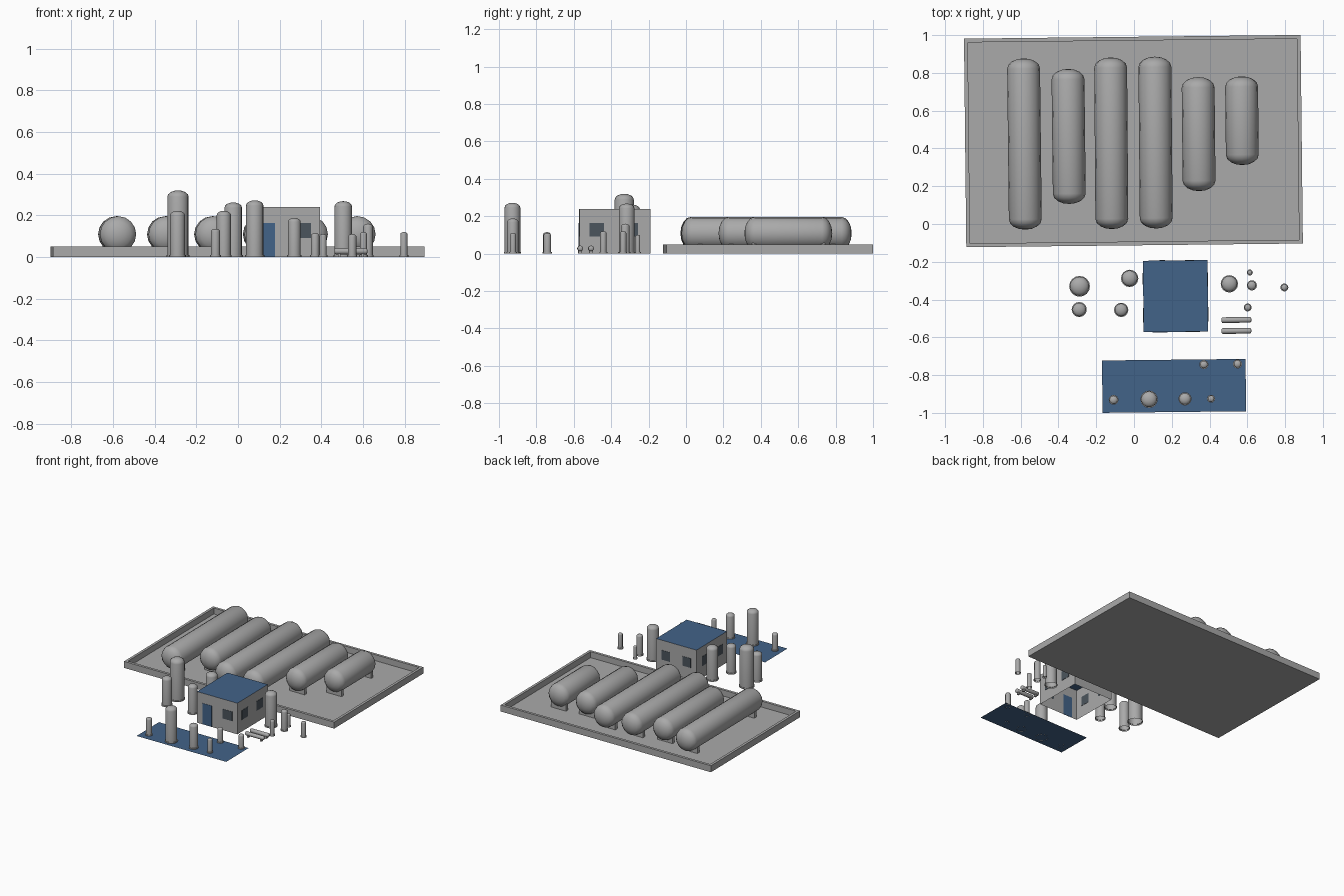
import bpy, bmesh, math
from mathutils import Matrix, Vector

if "Cube" in bpy.data.objects:
    bpy.data.objects.remove(bpy.data.objects["Cube"])

TILT = 0.011  # the whole site is turned very slightly


def material(name, rgb):
    m = bpy.data.materials.new(name)
    m.diffuse_color = (*rgb, 1)
    m.use_nodes = True
    m.node_tree.nodes["Principled BSDF"].inputs["Base Color"].default_value = m.diffuse_color
    return m


GREY = material("grey", (0.40, 0.40, 0.40))
BLUE = material("blue", (0.055, 0.125, 0.25))
DARK = material("window_dark", (0.07, 0.09, 0.11))


def finish(bm, name, mats, smooth=False):
    me = bpy.data.meshes.new(name)
    bm.to_mesh(me)
    bm.free()
    for m in mats:
        me.materials.append(m)
    ob = bpy.data.objects.new(name, me)
    bpy.context.collection.objects.link(ob)
    if smooth:
        bpy.ops.object.select_all(action='DESELECT')
        bpy.context.view_layer.objects.active = ob
        ob.select_set(True)
        bpy.ops.object.shade_smooth_by_angle(angle=math.radians(40))
    return ob


def add_box(bm, center, size, rot=0.0):
    mat = (Matrix.Translation(center) @ Matrix.Rotation(rot, 4, 'Z')
           @ Matrix.Diagonal((*size, 1)))
    return bmesh.ops.create_cube(bm, size=1, matrix=mat)


def lathe(bm, profile, sides, mat):
    """Revolve (radius, height) points about z; radius 0 makes a pole."""
    rings = []
    for r, h in profile:
        n = 1 if r == 0 else sides
        rings.append([bm.verts.new(mat @ Vector((r * math.cos(2 * math.pi * i / sides),
                                                 r * math.sin(2 * math.pi * i / sides), h)))
                      for i in range(n)])
    for a, b in zip(rings, rings[1:]):
        for i in range(sides):
            j = (i + 1) % sides
            if len(a) == 1:
                bm.faces.new((a[0], b[j], b[i]))
            elif len(b) == 1:
                bm.faces.new((a[i], a[j], b[0]))
            else:
                bm.faces.new((a[i], a[j], b[j], b[i]))


def dome(r, top, depth, steps=4):
    """Quarter ellipse from the wall up to the pole."""
    pts = [(r * math.cos(k * math.pi / 2 / steps),
            top - depth + depth * math.sin(k * math.pi / 2 / steps)) for k in range(steps)]
    return pts + [(0, top)]


def vertical_tank(name, x, y, r, h):
    # base flange, straight shell, domed head, open underneath
    bm = bmesh.new()
    f = r + 0.004
    prof = [(f, 0), (f, 0.01), (r, 0.01)] + dome(r, h, r * 0.6)
    lathe(bm, prof, 16, Matrix.Translation((x, y, 0)))
    finish(bm, name, [GREY], True)


def horizontal_tank(name, start, end, z, r, depth, saddle, inset):
    a, b = Vector((*start, z)), Vector((*end, z))
    axis = b - a
    L = axis.length
    rot = axis.to_track_quat('Z', 'Y').to_matrix().to_4x4()
    bm = bmesh.new()
    head = dome(r, L, depth)
    tail = [(q, L - h) for q, h in reversed(head)]
    lathe(bm, tail + head, 16, Matrix.Translation(a) @ rot)
    finish(bm, name, [GREY], True)
    # two saddle plates across the axis
    bm = bmesh.new()
    w, t, h = saddle
    ang = math.atan2(axis.y, axis.x) - math.pi / 2
    for k in (inset, 1 - inset):
        p = a + axis * k
        add_box(bm, (p.x, p.y, h / 2 + 0.001), (w, t, h), ang)
    finish(bm, name + "_saddles", [GREY])


# Containment basin: floor slab with four low walls
bm = bmesh.new()
W, D, H, T = 1.782, 1.104, 0.05, 0.02
frame = Matrix.Translation((-0.003, 0.439, 0)) @ Matrix.Rotation(TILT, 4, 'Z')


def ring(w, d, z):
    return [bm.verts.new(frame @ Vector((sx * w / 2, sy * d / 2, z)))
            for sx, sy in ((-1, -1), (1, -1), (1, 1), (-1, 1))]


rings = [ring(W, D, 0), ring(W, D, H), ring(W - 2 * T, D - 2 * T, H),
         ring(W - 2 * T, D - 2 * T, 0.004)]
for a, b in zip(rings, rings[1:]):
    for i in range(4):
        j = (i + 1) % 4
        bm.faces.new((a[i], a[j], b[j], b[i]))
bm.faces.new(rings[0][::-1])
bm.faces.new(rings[-1])
finish(bm, "containment_basin", [GREY])

# Six long storage tanks: south x, north x, south y, north y
for i, (x0, x1, y0, y1) in enumerate([
        (-0.575, -0.585, -0.030, 0.877), (-0.342, -0.350, 0.106, 0.821),
        (-0.117, -0.124, -0.027, 0.882), (0.118, 0.110, -0.024, 0.886),
        (0.345, 0.339, 0.174, 0.778), (0.574, 0.569, 0.312, 0.782)]):
    horizontal_tank(f"storage_tank_{i + 1}", (x0, y0), (x1, y1), 0.109, 0.087, 0.055,
                    (0.13, 0.025, 0.055), 0.11)

# Two small horizontal cylinders
for i, y in enumerate((-0.508, -0.566)):
    horizontal_tank(f"small_cylinder_{i + 1}", (0.462, y - 0.001), (0.622, y + 0.001),
                    0.028, 0.015, 0.008, (0.02, 0.012, 0.022), 0.15)

# Upright vessels around the building and on the pad: x, y, radius, height
for i, v in enumerate([
        (-0.288, -0.330, 0.051, 0.320), (-0.290, -0.453, 0.036, 0.222),
        (-0.023, -0.288, 0.042, 0.262), (-0.068, -0.455, 0.034, 0.222),
        (0.505, -0.317, 0.042, 0.268), (0.613, -0.257, 0.012, 0.100),
        (0.624, -0.325, 0.023, 0.160), (0.796, -0.336, 0.017, 0.120),
        (0.602, -0.442, 0.017, 0.120),
        (-0.108, -0.931, 0.022, 0.135), (0.080, -0.928, 0.042, 0.272),
        (0.270, -0.926, 0.031, 0.188), (0.408, -0.925, 0.017, 0.110),
        (0.370, -0.744, 0.020, 0.115), (0.548, -0.741, 0.020, 0.110)]):
    vertical_tank(f"upright_vessel_{i + 1}", *v)

# Flat blue pad
bm = bmesh.new()
bmesh.ops.create_grid(bm, x_segments=1, y_segments=1, size=0.5,
                      matrix=Matrix.Translation((0.212, -0.857, 0.002))
                      @ Matrix.Rotation(TILT, 4, 'Z') @ Matrix.Diagonal((0.76, 0.277, 1, 1)))
finish(bm, "pad", [BLUE])

# Building: walls and blue flat roof, open underneath
HC, HW, HD, HH = Vector((0.220, -0.382, 0)), 0.342, 0.378, 0.24
bm = bmesh.new()
add_box(bm, (0, 0, HH / 2), (HW, HD, HH))
bm.normal_update()
bmesh.ops.delete(bm, geom=[f for f in bm.faces if f.normal.z < -0.5], context='FACES_ONLY')
for f in bm.faces:
    f.material_index = 1 if f.normal.z > 0.5 else 0
building = finish(bm, "building", [GREY, BLUE])

# Door and windows: thin plates through the walls
bm = bmesh.new()
P = 0.004
add_box(bm, (-0.085, -HD / 2, 0.082), (0.08, P, 0.162))
door = finish(bm, "door", [BLUE])
bm = bmesh.new()
add_box(bm, (0.087, -HD / 2, 0.127), (0.082, P, 0.073))
for x in (-0.088, 0.088):
    add_box(bm, (x, HD / 2, 0.127), (0.07, P, 0.073))
for sx in (-1, 1):
    for y in (-0.098, 0.085):
        add_box(bm, (sx * HW / 2, y, 0.127), (P, 0.077, 0.073))
windows = finish(bm, "windows", [DARK])
for ob in (building, door, windows):
    ob.location = HC
    ob.rotation_euler.z = TILT
